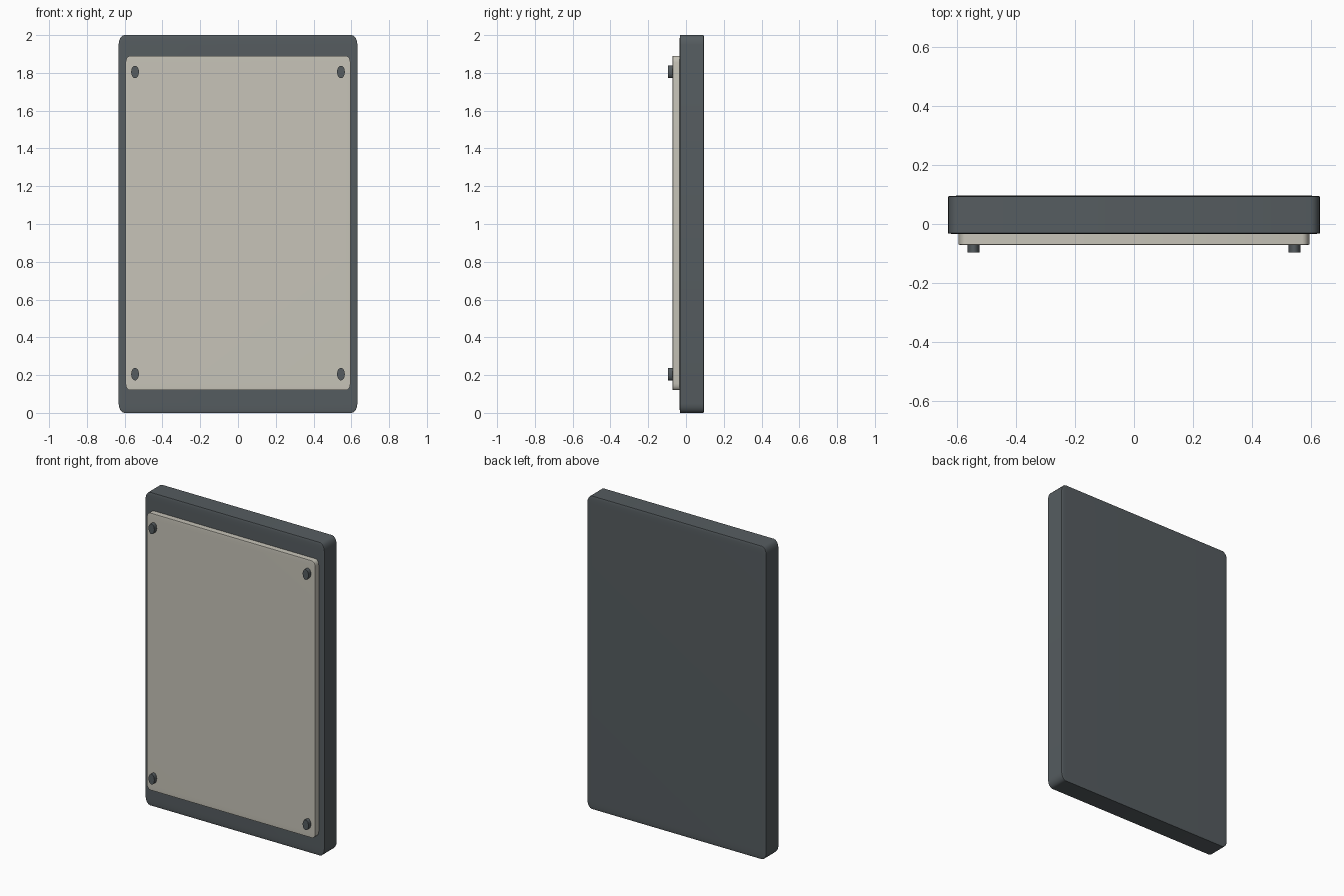
import bpy, bmesh, math
from mathutils import Matrix

if "Cube" in bpy.data.objects:
    bpy.data.objects.remove(bpy.data.objects["Cube"], do_unlink=True)


def make_material(name, colour):
    mat = bpy.data.materials.new(name)
    mat.use_nodes = True
    mat.diffuse_color = (*colour, 1)
    mat.node_tree.nodes["Principled BSDF"].inputs["Base Color"].default_value = (*colour, 1)
    return mat


def finish(name, bm, mat, scale, location):
    bmesh.ops.transform(bm, matrix=Matrix.LocRotScale(location, None, scale), verts=bm.verts)
    bmesh.ops.recalc_face_normals(bm, faces=bm.faces)
    mesh = bpy.data.meshes.new(name)
    bm.to_mesh(mesh)
    bm.free()
    mesh.materials.append(mat)
    obj = bpy.data.objects.new(name, mesh)
    bpy.context.collection.objects.link(obj)
    bpy.ops.object.select_all(action='DESELECT')
    obj.select_set(True)
    bpy.context.view_layer.objects.active = obj
    bpy.ops.object.shade_smooth_by_angle(angle=math.radians(40))


def slab(name, mat, size, centre, bevel):
    # Round a unit cube first, so stretching keeps the thin edges crisp
    bm = bmesh.new()
    bmesh.ops.create_cube(bm, size=1)
    bmesh.ops.bevel(bm, geom=bm.edges[:], offset=bevel, segments=4,
                    profile=0.5, affect='EDGES')
    finish(name, bm, mat, size, centre)


def stud(name, mat, size, centre):
    # Oval pin along y
    bm = bmesh.new()
    bmesh.ops.create_cone(bm, cap_ends=True, segments=24, radius1=0.5, radius2=0.5,
                          depth=1, matrix=Matrix.Rotation(math.pi / 2, 4, 'X'))
    finish(name, bm, mat, size, centre)


slate = make_material("slate grey", (0.092, 0.108, 0.117))
cream = make_material("warm cream", (0.57, 0.55, 0.48))

# Backing board and raised front panel
slab("backing_board", slate, (1.264, 0.13, 2.0), (0, 0.031, 1.0), 0.025)
slab("front_panel", cream, (1.19, 0.05, 1.77), (0, -0.046, 1.005), 0.02)

# Four corner studs
for side, x in (("left", 0.545), ("right", -0.545)):
    for level, z in (("lower", 0.205), ("upper", 1.805)):
        stud(f"{level}_{side}_stud", slate, (0.041, 0.04, 0.066), (x, -0.076, z))
